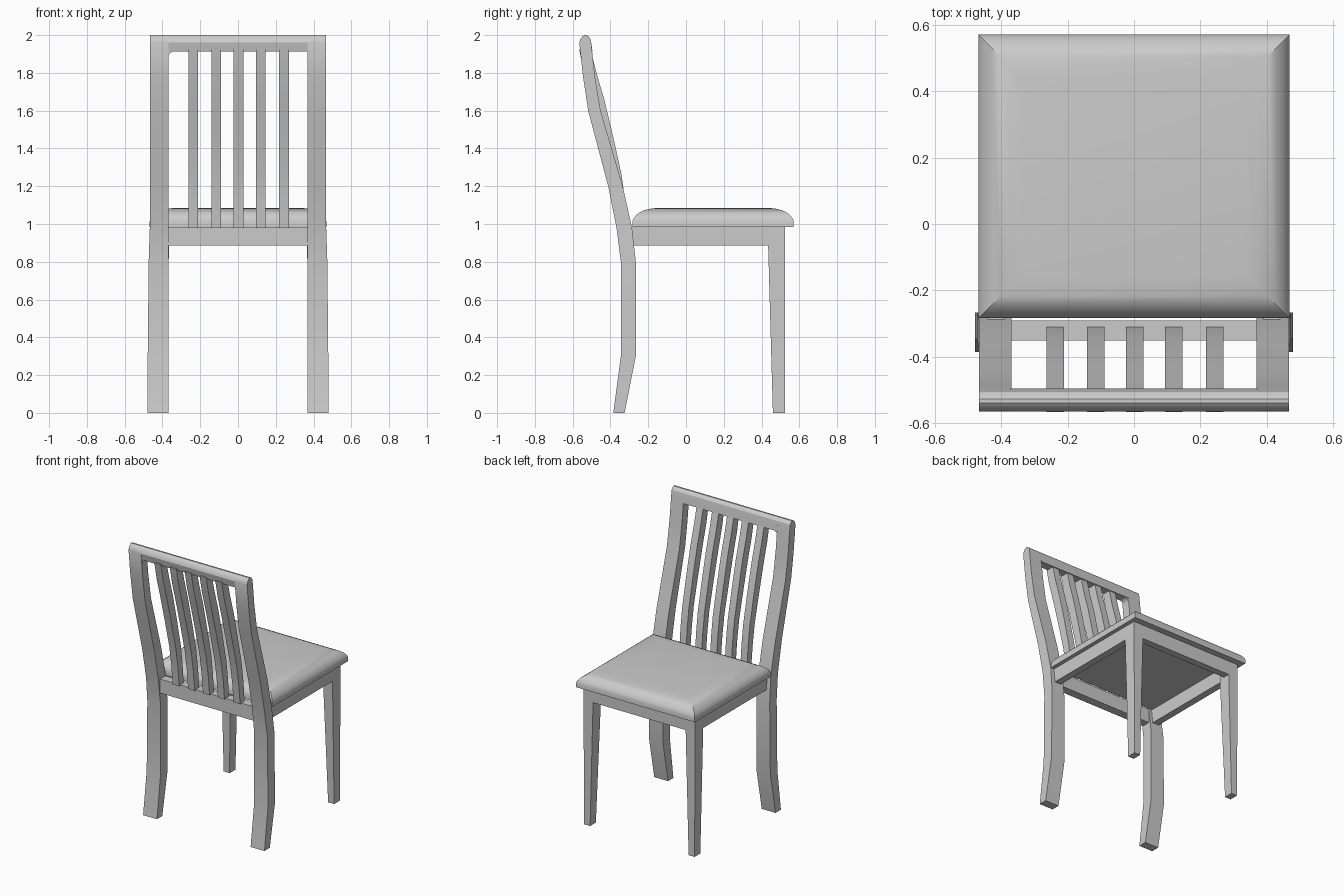
import bpy, bmesh, math

if "Cube" in bpy.data.objects:
    bpy.data.objects.remove(bpy.data.objects["Cube"])


def loft(name, sections, side=1, smooth=None):
    """Stack rectangles (x0, x1, y0, y1, z) into a closed solid; side=-1 mirrors in x."""
    bm = bmesh.new()
    rings = []
    for x0, x1, y0, y1, z in sections:
        corners = [(x0, y0), (x1, y0), (x1, y1), (x0, y1)]
        rings.append([bm.verts.new((side * x, y, z)) for x, y in corners])
    for a, b in zip(rings, rings[1:]):
        for i in range(4):
            j = (i + 1) % 4
            bm.faces.new((a[i], a[j], b[j], b[i]))
    bm.faces.new(rings[0][::-1])
    bm.faces.new(rings[-1])
    bmesh.ops.recalc_face_normals(bm, faces=bm.faces)
    mesh = bpy.data.meshes.new(name)
    bm.to_mesh(mesh)
    bm.free()
    if smooth:
        mesh.shade_smooth()
        mesh.set_sharp_from_angle(angle=math.radians(smooth))
    obj = bpy.data.objects.new(name, mesh)
    bpy.context.collection.objects.link(obj)
    return obj


def box(name, x0, x1, y0, y1, z0, z1, side=1):
    return loft(name, [(x0, x1, y0, y1, z0), (x0, x1, y0, y1, z1)], side)


# Rounded top edge shared by the posts and the top rail: (y0, y1, z)
rounded_top = [(-0.565, -0.502, 1.96), (-0.559, -0.506, 1.98),
               (-0.548, -0.516, 1.993), (-0.538, -0.526, 2.0)]

# Back posts: kinked foot, upright leg, then leaning backrest
post_path = [(-0.385, -0.325, 0.0), (-0.345, -0.266, 0.30), (-0.345, -0.266, 0.80),
             (-0.368, -0.286, 0.98), (-0.412, -0.335, 1.20), (-0.518, -0.452, 1.60),
             (-0.545, -0.482, 1.78)] + rounded_top
for side, label in ((-1, "left"), (1, "right")):
    post = []
    for y0, y1, z in post_path:
        outer = 0.478 if z < 0.35 else 0.473 if z < 0.9 else 0.467
        post.append((0.369, outer, y0, y1, z))
    loft("back_post_" + label, post, side, smooth=25)

    # Tapered front legs, outer faces nearly straight
    loft("front_leg_" + label, [(0.388, 0.435, 0.46, 0.525, 0.0),
                                (0.365, 0.44, 0.435, 0.525, 0.88),
                                (0.365, 0.44, 0.435, 0.525, 0.985)], side)
    box("side_apron_" + label, 0.39, 0.44, -0.30, 0.45, 0.885, 0.985, side)

# Front and back aprons
box("front_apron", -0.38, 0.38, 0.475, 0.525, 0.885, 0.985)
box("back_apron", -0.38, 0.38, -0.35, -0.29, 0.885, 0.985)

# Top rail
rail = [(-0.555, -0.495, 1.912)] + rounded_top
loft("top_rail", [(-0.372, 0.372, y0, y1, z) for y0, y1, z in rail], smooth=25)

# Small curved fillet where the left post meets the rail
r = 0.03
fillet = []
for i in range(6):
    a = math.radians(18 * i)
    fillet.append((-0.37, -0.369 + r - r * math.cos(a), -0.553, -0.497,
                   1.913 - r + r * math.sin(a)))
loft("rail_corner_fillet", fillet, smooth=25)

# Five curved back slats
slat_path = [(-0.36, -0.31, 0.98), (-0.375, -0.322, 1.12), (-0.397, -0.341, 1.26),
             (-0.447, -0.385, 1.46), (-0.500, -0.433, 1.66), (-0.540, -0.474, 1.80),
             (-0.566, -0.505, 1.925)]
for i, x in enumerate((-0.237, -0.115, 0.002, 0.12, 0.243)):
    loft(f"back_slat_{i + 1}",
         [(x - 0.026, x + 0.026, y0, y1, z) for y0, y1, z in slat_path], smooth=25)

# Cushioned seat with mitred, rounded edges: (inset, z)
seat_edge = [(0, 0.985), (0, 1.015), (0.006, 1.03), (0.02, 1.048), (0.04, 1.063),
             (0.065, 1.074), (0.095, 1.081), (0.13, 1.085)]
loft("seat", [(-0.468 + d, 0.468 - d, -0.283 + d, 0.57 - d, z) for d, z in seat_edge],
     smooth=30)
